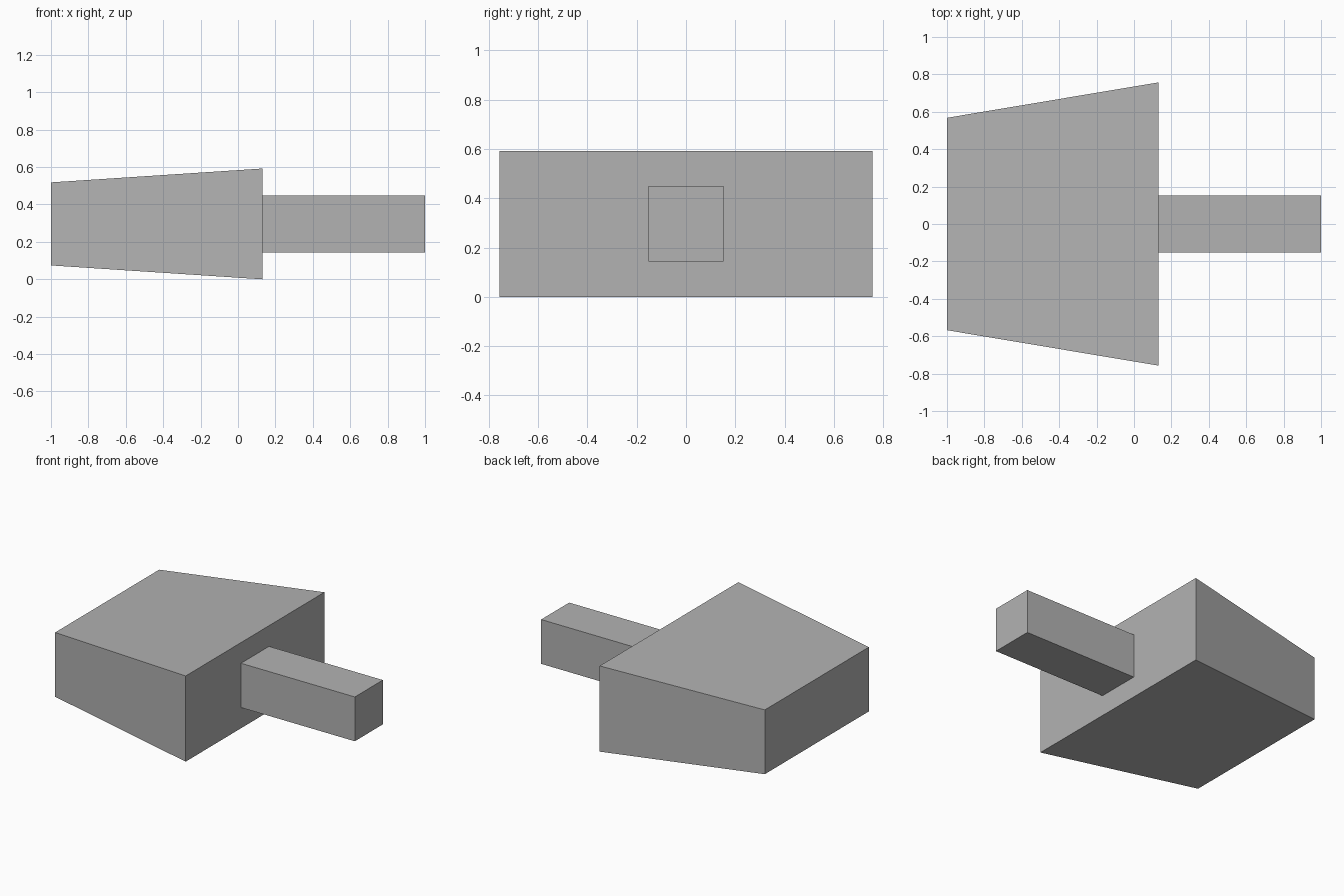
import bpy
import bmesh

cube = bpy.data.objects.get("Cube")
if cube:
    bpy.data.objects.remove(cube, do_unlink=True)

# Single grey material
grey = bpy.data.materials.new("plain_grey")
grey.use_nodes = True
colour = (0.45, 0.45, 0.45, 1)
grey.diffuse_color = colour
grey.node_tree.nodes["Principled BSDF"].inputs["Base Color"].default_value = colour

MID_Z = 0.296


def block(name, x0, x1, half_y, half_z, taper=1.0):
    """Box along x whose x0 end is scaled by taper about its axis."""
    bm = bmesh.new()
    bmesh.ops.create_cube(bm, size=2)
    for v in bm.verts:
        scale = taper if v.co.x < 0 else 1.0
        v.co.x = x0 if v.co.x < 0 else x1
        v.co.y *= half_y * scale
        v.co.z *= half_z * scale
    mesh = bpy.data.meshes.new(name)
    bm.to_mesh(mesh)
    bm.free()
    mesh.materials.append(grey)
    obj = bpy.data.objects.new(name, mesh)
    obj.location.z = MID_Z
    bpy.context.collection.objects.link(obj)
    return obj


# Tapered body, narrower at its right end
block("tapered_body", -1, 0.13, 0.757, MID_Z, taper=0.75)

# Square bar projecting from the wide end
block("square_bar", 0.13, 1, 0.153, 0.153)
